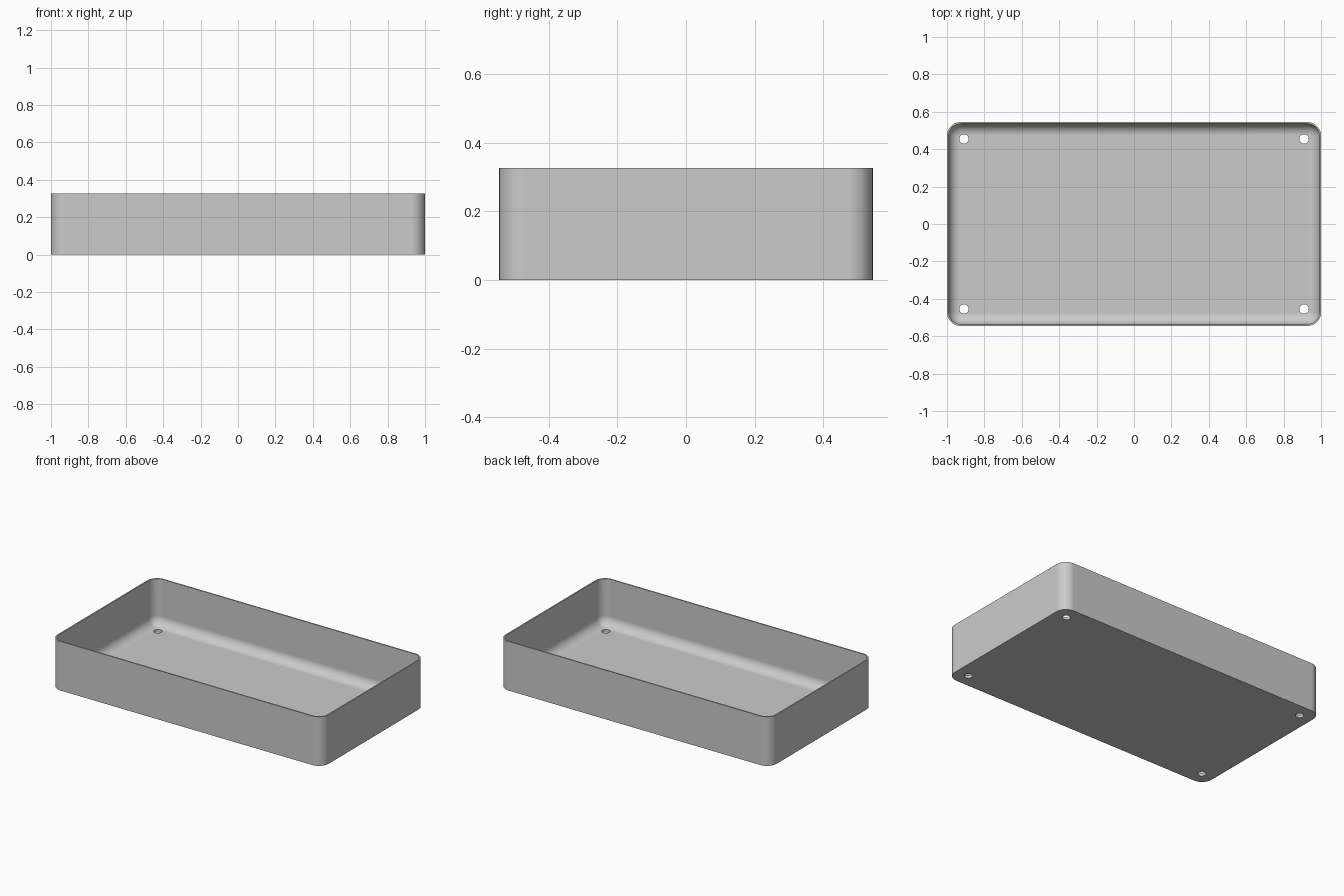
import bpy, bmesh, math

cube = bpy.data.objects.get("Cube")
if cube:
    bpy.data.objects.remove(cube, do_unlink=True)

HALF_X, HALF_Y, HEIGHT = 1.0, 0.545, 0.327
CORNER, WALL, FLOOR = 0.073, 0.009, 0.018
FILLET = CORNER - WALL - 0.002
STEPS = 10

grey = bpy.data.materials.new("plain_grey")
grey.use_nodes = True
colour = (0.6, 0.6, 0.6, 1)
grey.diffuse_color = colour
grey.node_tree.nodes["Principled BSDF"].inputs["Base Color"].default_value = colour


def rounded_loop(bm, inset, z):
    """Ring of vertices on a rounded rectangle, inset from the outer wall."""
    radius = CORNER - inset
    ring = []
    for quarter, (sx, sy) in enumerate([(1, 1), (-1, 1), (-1, -1), (1, -1)]):
        for i in range(STEPS + 1):
            a = (quarter + i / STEPS) * math.pi / 2
            ring.append(bm.verts.new((sx * (HALF_X - CORNER) + radius * math.cos(a),
                                      sy * (HALF_Y - CORNER) + radius * math.sin(a), z)))
    return ring


# Tray shell: outer wall, rim, inner wall, floor fillet
sections = [(0, 0), (0, HEIGHT), (WALL, HEIGHT)]
for i in range(STEPS + 1):
    a = i / STEPS * math.pi / 2
    sections.append((WALL + FILLET * (1 - math.cos(a)),
                     FLOOR + FILLET * (1 - math.sin(a))))

bm = bmesh.new()
rings = [rounded_loop(bm, inset, z) for inset, z in sections]
for low, high in zip(rings, rings[1:]):
    for i in range(len(low)):
        j = (i + 1) % len(low)
        bm.faces.new((low[i], low[j], high[j], high[i]))
bm.faces.new(list(reversed(rings[0])))
bm.faces.new(rings[-1])
bmesh.ops.recalc_face_normals(bm, faces=bm.faces)
mesh = bpy.data.meshes.new("tray")
bm.to_mesh(mesh)
bm.free()
tray = bpy.data.objects.new("tray", mesh)
bpy.context.collection.objects.link(tray)
mesh.materials.append(grey)

# Screw holes through the floor, one near each corner
bm = bmesh.new()
for sx in (-1, 1):
    for sy in (-1, 1):
        made = bmesh.ops.create_cone(bm, cap_ends=True, segments=32,
                                     radius1=0.025, radius2=0.025, depth=0.3)
        bmesh.ops.translate(bm, verts=made["verts"], vec=(sx * 0.909, sy * 0.4545, 0))
cut_mesh = bpy.data.meshes.new("hole_cutter")
bm.to_mesh(cut_mesh)
bm.free()
cut_mesh.materials.append(grey)
cutter = bpy.data.objects.new("hole_cutter", cut_mesh)
bpy.context.collection.objects.link(cutter)

cut = tray.modifiers.new("screw_holes", "BOOLEAN")
cut.operation, cut.solver, cut.object = "DIFFERENCE", "EXACT", cutter
bpy.context.view_layer.objects.active = tray
tray.select_set(True)
bpy.ops.object.modifier_apply(modifier=cut.name)
bpy.data.objects.remove(cutter, do_unlink=True)

# Smooth fillets and corners, with sharp rim and hole edges
bpy.ops.object.shade_smooth_by_angle(angle=math.radians(30))
tray.modifiers.new("weighted_normals", "WEIGHTED_NORMAL").keep_sharp = True
